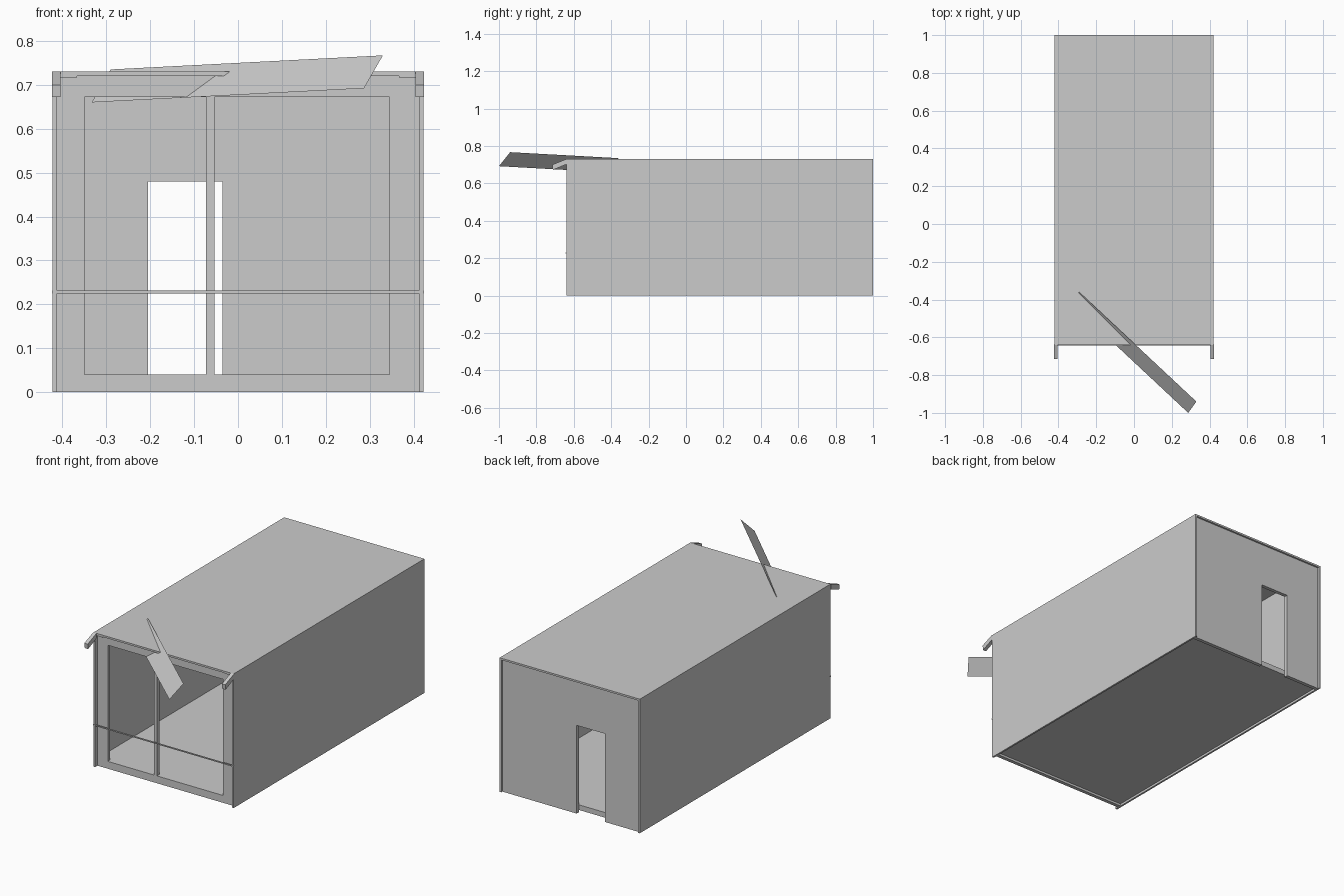
import bpy

if "Cube" in bpy.data.objects:
    bpy.data.objects.remove(bpy.data.objects["Cube"])


def mesh(name, verts, faces):
    me = bpy.data.meshes.new(name)
    me.from_pydata(verts, [], faces)
    me.update()
    ob = bpy.data.objects.new(name, me)
    bpy.context.collection.objects.link(ob)
    return ob


def extrude_profile(name, pts, axis, a, b):
    """Extrude a 2D profile between a and b along x (pts = y,z) or y (pts = x,z)."""
    def place(p, t):
        return (t, p[0], p[1]) if axis == 'x' else (p[0], t, p[1])
    n = len(pts)
    verts = [place(p, a) for p in pts] + [place(p, b) for p in pts]
    faces = [tuple(range(n))[::-1], tuple(range(n, 2 * n))]
    faces += [(i, (i + 1) % n, n + (i + 1) % n, n + i) for i in range(n)]
    if axis == 'y':
        faces = [f[::-1] for f in faces]
    return mesh(name, verts, faces)


def box(name, x, y, z):
    pts = [(y[0], z[0]), (y[1], z[0]), (y[1], z[1]), (y[0], z[1])]
    return extrude_profile(name, pts, 'x', *x)


W, F, B, H, T = 0.422, -0.64, 1.0, 0.73, 0.01

# Shell: side walls, roof, raised floor
for side, s in (("left", -1), ("right", 1)):
    box(side + "_wall", sorted((s * W, s * (W - T))), (F, B), (0, H))
box("roof", (-W + T, W - T), (F, B), (H - T, H))
box("floor", (-W + T, W - T), (F + 0.04, B - 0.03), (0.012, 0.04))

# Back wall with a doorway notch reaching the ground
I = W - T
extrude_profile("back_wall", [(-I, 0), (-0.205, 0), (-0.205, 0.48), (-0.035, 0.48),
                              (-0.035, 0), (I, 0), (I, H - T), (-I, H - T)],
                'y', B - 0.03, B - 0.01)

# Recessed front frame around the big opening
fy = (F + 0.02, F + 0.04)
box("front_sill", (-I, I), fy, (0, 0.04))
box("front_header", (-I, I), fy, (0.672, H - T))
box("front_left_post", (-I, -0.35), fy, (0.04, 0.672))
box("front_right_post", (0.345, I), fy, (0.04, 0.672))
box("front_mullion", (-0.073, -0.053), fy, (0.04, 0.672))
box("front_rail", (-0.424, 0.424), (F - 0.003, F + 0.003), (0.225, 0.231))

# Sloping bracket arms and small corner plates under the roof edge
arm = [(F, 0.702), (F, H), (-0.715, 0.70), (-0.712, 0.672)]
for side, s in (("left", -1), ("right", 1)):
    extrude_profile(side + "_bracket_arm", arm[::-1], 'x', *sorted((s * 0.424, s * 0.404)))
    box(side + "_corner_plate", sorted((s * 0.404, s * 0.367)), (F, F + 0.02), (0.717, H - T))

# Loose tilted sign board passing through the roof
mesh("tilted_board", [(-0.29, -0.36, 0.735), (0.33, -0.94, 0.767),
                      (0.287, -1.0, 0.692), (-0.333, -0.42, 0.66)], [(0, 3, 2, 1)])
